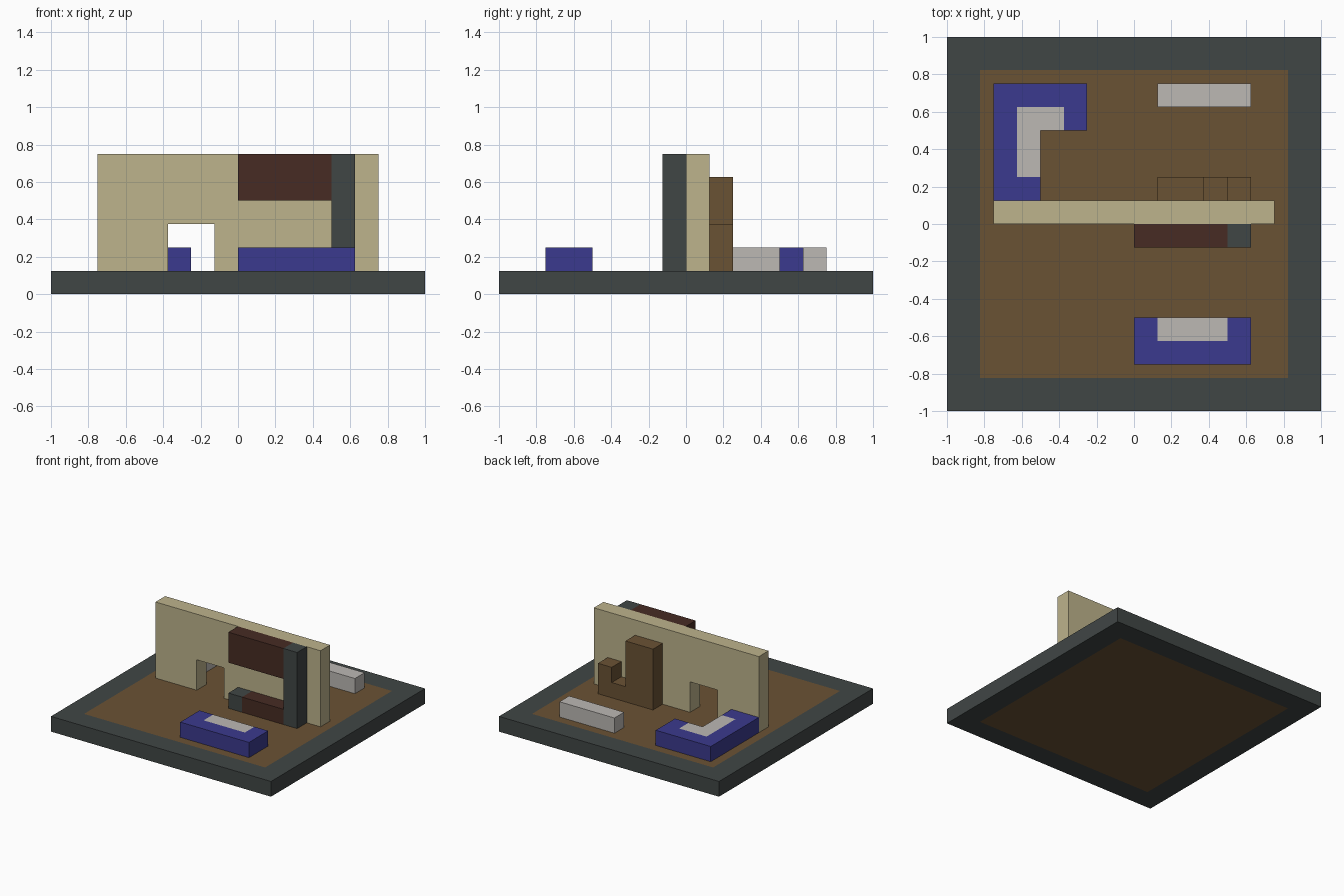
import bpy
import bmesh
from mathutils import Vector

U = 0.125  # one building block

if "Cube" in bpy.data.objects:
    bpy.data.objects.remove(bpy.data.objects["Cube"], do_unlink=True)


def linear(c):
    c /= 255
    return c / 12.92 if c <= 0.04045 else ((c + 0.055) / 1.055) ** 2.4


def material(name, *rgb):
    mat = bpy.data.materials.new(name)
    colour = [linear(c) for c in rgb] + [1.0]
    mat.diffuse_color = colour
    mat.use_nodes = True
    mat.node_tree.nodes["Principled BSDF"].inputs["Base Color"].default_value = colour
    return mat


slate = material("slate grey", 64, 70, 69)
wood = material("floor wood", 106, 82, 52)
plaster = material("tan plaster", 189, 179, 140)
blue = material("blue fabric", 59, 58, 142)
pale = material("pale cushion", 188, 184, 180)
dark_wood = material("dark wood", 71, 43, 35)


def finish(name, bm, *mats):
    bmesh.ops.recalc_face_normals(bm, faces=bm.faces)
    mesh = bpy.data.meshes.new(name)
    bm.to_mesh(mesh)
    bm.free()
    for mat in mats:
        mesh.materials.append(mat)
    obj = bpy.data.objects.new(name, mesh)
    bpy.context.collection.objects.link(obj)
    return obj


def prism(name, mat, outline, start, depth, upright=False):
    """Extrude an outline (in blocks): along z, or along y when upright."""
    bm = bmesh.new()
    place = (lambda a, b: (a, start, b)) if upright else (lambda a, b: (a, b, start))
    face = bm.faces.new([bm.verts.new(Vector(place(a, b)) * U) for a, b in outline])
    push = Vector((0, depth, 0) if upright else (0, 0, depth)) * U
    solid = bmesh.ops.extrude_face_region(bm, geom=[face], use_keep_orig=True)
    moved = [g for g in solid["geom"] if isinstance(g, bmesh.types.BMVert)]
    bmesh.ops.translate(bm, verts=moved, vec=push)
    return finish(name, bm, mat)


def box(name, mat, x0, x1, y0, y1, z0, z1):
    return prism(name, mat, [(x0, y0), (x1, y0), (x1, y1), (x0, y1)], z0, z1 - z0)


# Base slab with a wooden floor inset on the top and underside
bm = bmesh.new()
bmesh.ops.create_cube(bm, size=1)
for v in bm.verts:
    v.co = Vector((v.co.x * 2, v.co.y * 2, (v.co.z + 0.5) * U))
caps = [f for f in bm.faces if abs(f.normal.z) > 0.9]
bmesh.ops.inset_individual(bm, faces=caps, thickness=2 * U)
for f in bm.faces:
    if abs(f.normal.z) > 0.9 and f.calc_center_median().xy.length < 0.01:
        f.material_index = 1
finish("base_slab", bm, slate, wood)

# Dividing wall with a doorway
prism("dividing_wall", plaster,
      [(-6, 1), (-3, 1), (-3, 3), (-1, 3), (-1, 1), (6, 1), (6, 6), (-6, 6)],
      0, 1, upright=True)

# Kitchen along the front of the wall
box("wall_cabinet", dark_wood, 0, 4, -1, 0, 4, 6)
box("tall_fridge", slate, 4, 5, -1, 0, 1, 6)
box("counter", dark_wood, 1, 4, -1, 0, 1, 2)
box("stove", slate, 0, 1, -1, 0, 1, 2)

# Front sofa
prism("front_sofa_frame", blue,
      [(0, -6), (5, -6), (5, -4), (4, -4), (4, -5), (1, -5), (1, -4), (0, -4)], 1, 1)
box("front_sofa_cushion", pale, 1, 4, -5, -4, 1, 2)

# Corner sofa behind the wall
prism("corner_sofa_frame", blue,
      [(-6, 1), (-4, 1), (-4, 2), (-5, 2), (-5, 5), (-3, 5), (-3, 4), (-2, 4),
       (-2, 6), (-6, 6)], 1, 1)
prism("corner_sofa_cushion", pale,
      [(-5, 2), (-4, 2), (-4, 4), (-3, 4), (-3, 5), (-5, 5)], 1, 1)

# Stepped wooden shelf and low bench in the back room
prism("stepped_shelf", wood,
      [(1, 1), (5, 1), (5, 3), (4, 3), (4, 2), (3, 2), (3, 5), (1, 5)],
      1, 1, upright=True)
box("low_bench", pale, 1, 5, 5, 6, 1, 2)
